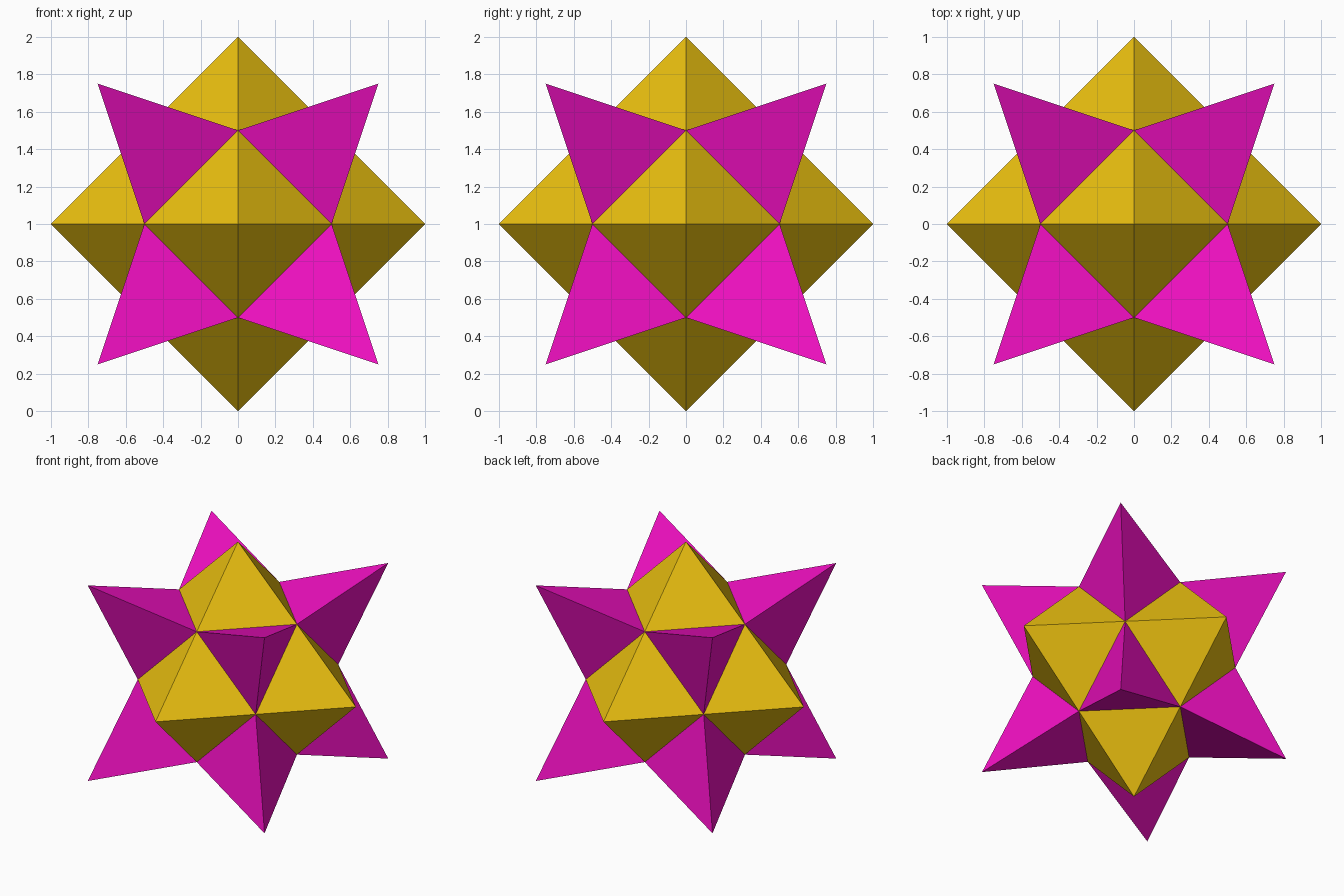
import bpy, bmesh, math
from itertools import product

if "Cube" in bpy.data.objects:
    bpy.data.objects.remove(bpy.data.objects["Cube"])

def material(name, color):
    m = bpy.data.materials.new(name)
    m.diffuse_color = (*color, 1)
    m.use_nodes = True
    m.node_tree.nodes["Principled BSDF"].inputs["Base Color"].default_value = m.diffuse_color
    return m

bm = bmesh.new()

# Core: cuboctahedron, its corners at the edge midpoints of a cube
for axis in range(3):
    for a, b in product((-0.5, 0.5), repeat=2):
        p = [a, b]
        p.insert(axis, 0.0)
        bm.verts.new((p[0], p[1], p[2] + 1))
bmesh.ops.convex_hull(bm, input=bm.verts[:])
bmesh.ops.dissolve_limit(bm, angle_limit=math.radians(1),
                         verts=bm.verts[:], edges=bm.edges[:])
bmesh.ops.recalc_face_normals(bm, faces=bm.faces[:])
bm.normal_update()

# Points: low pyramids on the squares, tall spikes on the triangles
squares = [f for f in bm.faces if len(f.verts) == 4]
triangles = [f for f in bm.faces if len(f.verts) == 3]
spike_height = (0.75 - 1 / 3) * math.sqrt(3)
for faces, height, slot in ((squares, 0.5, 0), (triangles, spike_height, 1)):
    for f in faces:
        tip = f.calc_center_median() + f.normal * height
        rim = f.verts[:]
        bm.faces.remove(f)
        apex = bm.verts.new(tip)
        for i, v in enumerate(rim):
            bm.faces.new((v, rim[(i + 1) % len(rim)], apex)).material_index = slot
bmesh.ops.recalc_face_normals(bm, faces=bm.faces[:])

mesh = bpy.data.meshes.new("spiked_star")
bm.to_mesh(mesh)
bm.free()
mesh.materials.append(material("gold", (0.82, 0.52, 0.005)))
mesh.materials.append(material("magenta", (0.87, 0.005, 0.53)))
star = bpy.data.objects.new("spiked_star", mesh)
bpy.context.collection.objects.link(star)
